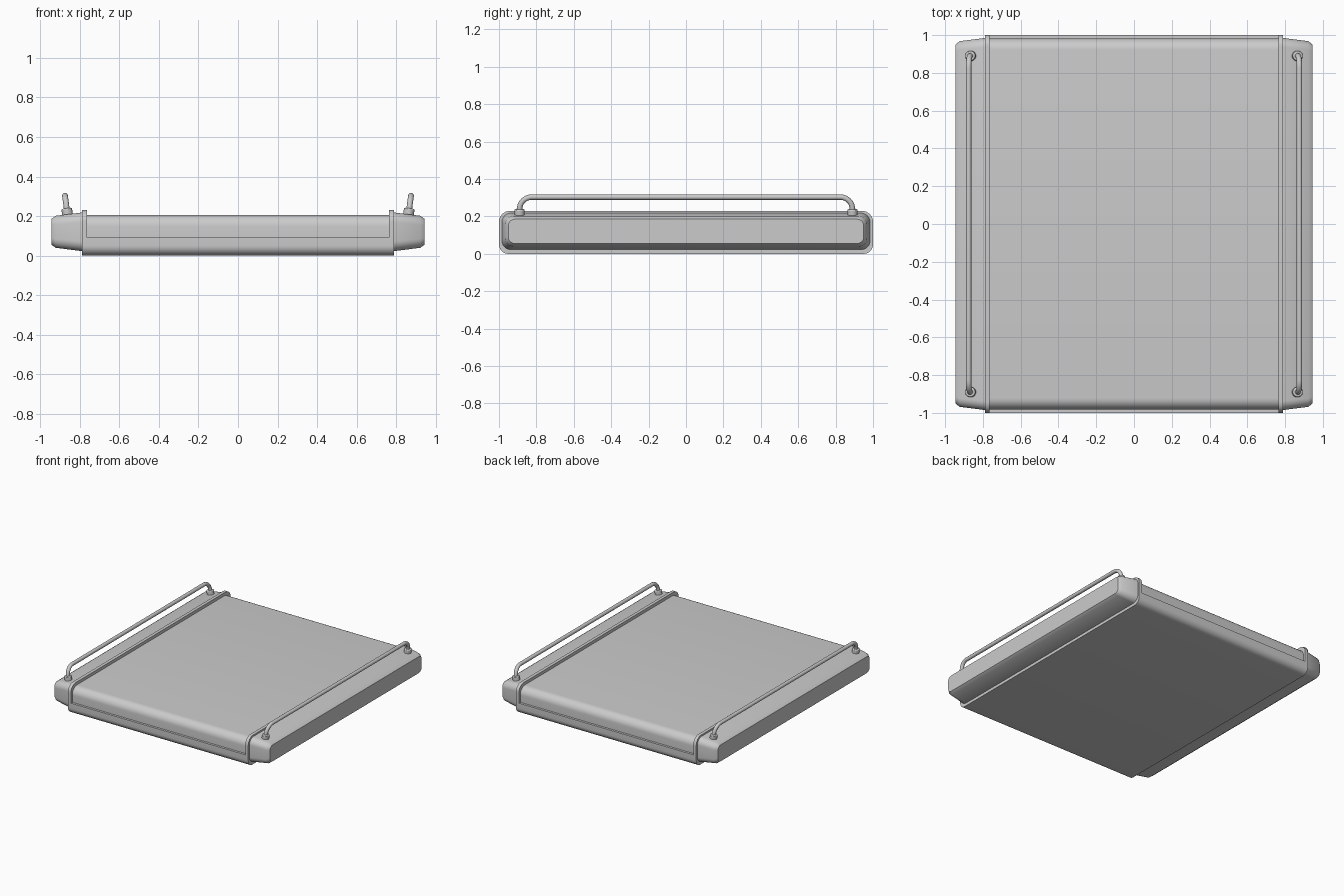
import bpy, bmesh, math
from mathutils import Vector

if "Cube" in bpy.data.objects:
    bpy.data.objects.remove(bpy.data.objects["Cube"])

TILT = 0.13  # outward lean of the rails, matching the cap slope


def rounded(hy, z0, z1, r, seg=8, step=None):
    """Closed rounded profile in YZ; step=(z, full half width) adds a ledge on both sides."""
    pts = []
    corners = [(hy - r, z1 - r, 0), (-hy + r, z1 - r, 90)]
    lower_hy, lower_r = (step[1], step[2]) if step else (hy, r)
    corners += [(-lower_hy + lower_r, z0 + lower_r, 180), (lower_hy - lower_r, z0 + lower_r, 270)]
    for k, (cy, cz, start) in enumerate(corners):
        rad = r if k < 2 else lower_r
        for i in range(seg + 1):
            a = math.radians(start + 90 * i / seg)
            pts.append((cy + rad * math.cos(a), cz + rad * math.sin(a)))
        if step and k == 1:
            pts += [(-hy, step[0]), (-lower_hy, step[0])]
    if step:
        pts += [(lower_hy, step[0]), (hy, step[0])]
    return pts


def finish(obj, angle=35):
    bpy.ops.object.select_all(action='DESELECT')
    obj.select_set(True)
    bpy.context.view_layer.objects.active = obj
    bpy.ops.object.shade_smooth_by_angle(angle=math.radians(angle))


def loft(name, sections):
    """Skin a list of (x, profile) sections and cap both ends."""
    bm = bmesh.new()
    rings = [[bm.verts.new((x, y, z)) for y, z in prof] for x, prof in sections]
    for a, b in zip(rings, rings[1:]):
        for i in range(len(a)):
            j = (i + 1) % len(a)
            bm.faces.new((a[i], a[j], b[j], b[i]))
    bm.faces.new(rings[0])
    bm.faces.new(rings[-1])
    bmesh.ops.remove_doubles(bm, verts=bm.verts, dist=1e-5)
    bmesh.ops.recalc_face_normals(bm, faces=bm.faces)
    me = bpy.data.meshes.new(name)
    bm.to_mesh(me)
    bm.free()
    obj = bpy.data.objects.new(name, me)
    bpy.context.collection.objects.link(obj)
    finish(obj)
    return obj


# Main slab: raised rims at both ends, panel recessed over the top and sides
full = rounded(1.0, 0.0, 0.23, 0.06, step=(0.09, 1.0, 0.05))
sunk = rounded(0.982, 0.0, 0.206, 0.06, step=(0.09, 1.0, 0.05))
loft("main_slab", [(-0.79, full), (-0.765, full), (-0.765, sunk),
                   (0.765, sunk), (0.765, full), (0.79, full)])

for s, side in ((-1, "left"), (1, "right")):
    # Tapered end cap with chamfered outer edge
    loft(side + "_end_cap", [
        (s * 0.78, rounded(0.986, 0.021, 0.219, 0.05)),
        (s * 0.923, rounded(0.968, 0.039, 0.201, 0.045)),
        (s * 0.945, rounded(0.95, 0.055, 0.185, 0.035))])

    # Grab rail: straight bar with quarter-round bends, leaning outward
    base = Vector((s * 0.863, 0, 0.205))
    up = Vector((s * math.sin(TILT), 0, math.cos(TILT)))
    h, r, hy = 0.099, 0.065, 0.89
    half = [(hy, 0.0)] + [(hy - r + r * math.cos(a), h - r + r * math.sin(a))
                          for a in [math.pi / 2 * i / 8 for i in range(9)]]
    path = half + [(-y, z) for y, z in reversed(half)]
    cu = bpy.data.curves.new(side + "_rail", 'CURVE')
    cu.dimensions = '3D'
    cu.bevel_depth = 0.0145
    cu.bevel_resolution = 4
    cu.use_fill_caps = True
    sp = cu.splines.new('POLY')
    sp.points.add(len(path) - 1)
    for p, (y, d) in zip(sp.points, path):
        p.co = (*(base + up * d + Vector((0, y, 0))), 1)
    rail = bpy.data.objects.new(side + "_rail", cu)
    bpy.context.collection.objects.link(rail)
    bpy.ops.object.select_all(action='DESELECT')
    rail.select_set(True)
    bpy.context.view_layer.objects.active = rail
    bpy.ops.object.convert(target='MESH')
    finish(bpy.context.view_layer.objects.active)

    # Collars at the rail feet
    for e, end in ((-1, "front"), (1, "back")):
        bpy.ops.mesh.primitive_cylinder_add(
            vertices=24, radius=0.027, depth=0.045,
            location=base + up * 0.012 + Vector((0, e * hy, 0)), rotation=(0, s * TILT, 0))
        collar = bpy.context.object
        collar.name = f"{side}_{end}_collar"
        bev = collar.modifiers.new("edge", 'BEVEL')
        bev.width = 0.006
        bev.segments = 2
        finish(collar)
